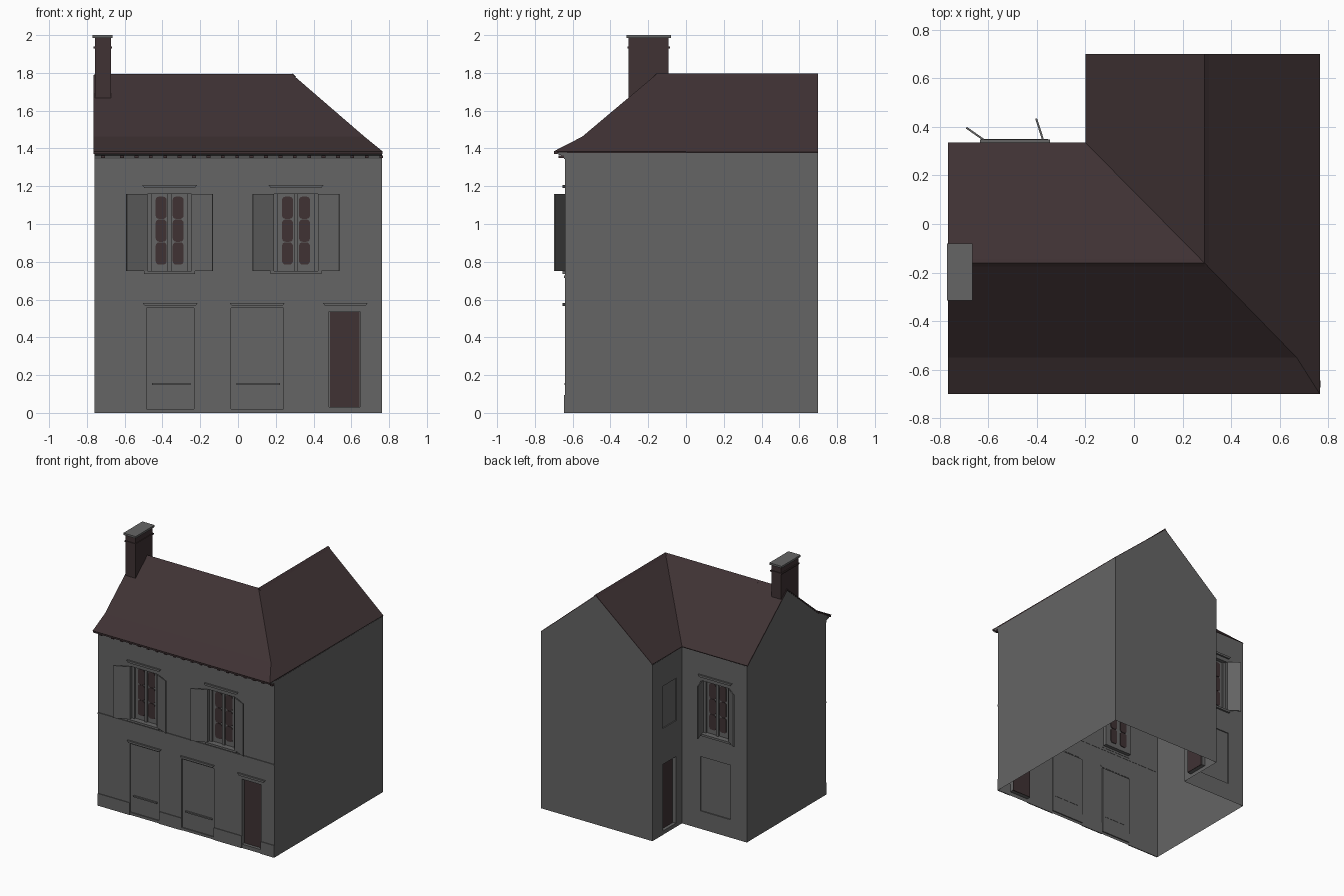
import bpy, bmesh, math
from mathutils import Matrix, Vector

if "Cube" in bpy.data.objects:
    bpy.data.objects.remove(bpy.data.objects["Cube"], do_unlink=True)


def material(name, rgb):
    m = bpy.data.materials.new(name)
    m.use_nodes = True
    m.diffuse_color = (*rgb, 1)
    bsdf = next(n for n in m.node_tree.nodes if n.type == 'BSDF_PRINCIPLED')
    bsdf.inputs["Base Color"].default_value = (*rgb, 1)
    bsdf.inputs["Roughness"].default_value = 0.9
    return m


GREY = material("grey_render", (0.13, 0.13, 0.13))
BROWN = material("dark_brown", (0.05, 0.032, 0.034))


def finish(name, bm, mat):
    mesh = bpy.data.meshes.new(name)
    bm.to_mesh(mesh)
    bm.free()
    mesh.materials.append(mat)
    obj = bpy.data.objects.new(name, mesh)
    bpy.context.collection.objects.link(obj)
    return obj


def add_box(bm, frame, x, y, z):
    size = Matrix.Diagonal((x[1] - x[0], y[1] - y[0], z[1] - z[0], 1))
    mid = Matrix.Translation((sum(x) / 2, sum(y) / 2, sum(z) / 2))
    bmesh.ops.create_cube(bm, size=1, matrix=frame @ mid @ size)


def box(name, frame, x, y, z, mat):
    bm = bmesh.new()
    add_box(bm, frame, x, y, z)
    return finish(name, bm, mat)


def add_prism(bm, points, offset):
    """Extrude a closed outline of 3D points by an offset."""
    face = bm.faces.new([bm.verts.new(p) for p in points])
    ext = bmesh.ops.extrude_face_region(bm, geom=[face], use_keep_orig=True)
    moved = [v for v in ext["geom"] if isinstance(v, bmesh.types.BMVert)]
    bmesh.ops.translate(bm, verts=moved, vec=offset)
    bmesh.ops.recalc_face_normals(bm, faces=bm.faces)


# Facade frames: local x runs along the wall, local -y points outward
FLAT = Matrix.Identity(4)
FRONT = Matrix.Translation((0, -0.64, 0))
BACK = Matrix.Translation((-0.49, 0.335, 0)) @ Matrix.Rotation(math.pi, 4, 'Z')
YARD = Matrix.Translation((-0.2, 0.49, 0)) @ Matrix.Rotation(-math.pi / 2, 4, 'Z')
L, R, BACK_Y = -0.76, 0.763, 0.7
cutters = bmesh.new()


def recess(frame, x, z, depth):
    add_box(cutters, frame, x, (-0.02, depth), z)


def lintel(name, frame, cx, half, z):
    bm = bmesh.new()
    shape = [(-half + 0.012, z), (half - 0.012, z), (half, z + 0.016), (-half, z + 0.016)]
    add_prism(bm, [(cx + u, 0.002, w) for u, w in shape], (0, -0.015, 0))
    bm.transform(frame)
    finish(name, bm, GREY)


def add_pane(bm, x0, x1, z0, z1, y, r=0.018):
    """Thin glass plate with rounded corners."""
    pts = []
    for i, (cx, cz) in enumerate([(x1 - r, z1 - r), (x0 + r, z1 - r), (x0 + r, z0 + r), (x1 - r, z0 + r)]):
        for k in range(4):
            a = math.pi / 2 * (i + k / 3)
            pts.append((cx + r * math.cos(a), y, cz + r * math.sin(a)))
    add_prism(bm, pts, (0, 0.009, 0))


def window(name, frame, cx, swings, leaf):
    here = frame @ Matrix.Translation((cx, 0, 0))
    z0, z1, half, depth = 0.75, 1.16, 0.118, 0.03
    recess(here, (-half, half), (z0, z1), depth)
    # casing and glass
    bm = bmesh.new()
    for u in (-half + 0.012, 0, half - 0.012):
        add_box(bm, here, (u - 0.011, u + 0.011), (depth - 0.012, depth), (z0, z1))
    finish(name + "_casing", bm, GREY)
    bm = bmesh.new()
    for s in (-1, 1):
        x0, x1 = sorted((s * 0.016, s * 0.074))
        for row in range(3):
            z = 0.785 + 0.121 * row
            add_pane(bm, x0, x1, z, z + 0.118, depth - 0.004)
    bm.transform(here)
    finish(name + "_glass", bm, BROWN)
    # sill, lintel and shutters
    box(name + "_sill", here, (-0.135, 0.135), (-0.014, 0.002), (0.734, 0.75), GREY)
    lintel(name + "_lintel", here, 0, 0.145, 1.19)
    for s, swing in zip((-1, 1), swings):
        turn = -math.radians(swing) if s > 0 else math.pi + math.radians(swing)
        hinge = here @ Matrix.Translation((s * half, -0.004, 0)) @ Matrix.Rotation(turn, 4, 'Z')
        box(f"{name}_shutter_{'a' if s < 0 else 'b'}", hinge, (0, leaf), (-0.004, 0.004), (z0, z1), GREY)


def door(name, frame, x, z):
    recess(frame, x, z, 0.03)
    box(name, frame, (x[0] + 0.004, x[1] - 0.004), (0.025, 0.034), (z[0], z[1] - 0.004), BROWN)


# Openings
window("front_window_right", FRONT, -0.362, (25, 25), 0.122)
window("front_window_left", FRONT, 0.307, (25, 25), 0.122)
window("back_window", BACK, 0, (108, 35), 0.1)
door("front_door", FRONT, (0.483, 0.647), (0.03, 0.537))
door("yard_door", YARD, (-0.08, 0.08), (0.03, 0.55))
lintel("front_door_lintel", FRONT, 0.568, 0.118, 0.565)
for i, (x0, x1) in enumerate([(-0.485, -0.232), (-0.038, 0.242)]):
    recess(FRONT, (x0, x1), (0.02, 0.555), 0.008)
    lintel(f"blind_opening_lintel_{i}", FRONT, (x0 + x1) / 2, 0.145, 0.565)
    box(f"blind_opening_sill_{i}", FRONT, (x0 + 0.03, x1 - 0.02), (-0.004, 0.01), (0.148, 0.158), GREY)
recess(BACK, (-0.13, 0.13), (0.14, 0.565), 0.008)
recess(YARD, (-0.085, 0.085), (0.83, 1.16), 0.008)

# Walls: L-shaped prism with recesses cut in, open below
TOP = 1.375
bm = bmesh.new()
plan = [(L, -0.64), (R, -0.64), (R, BACK_Y), (-0.2, BACK_Y), (-0.2, 0.335), (L, 0.335)]
add_prism(bm, [(x, y, 0) for x, y in plan], (0, 0, TOP))
walls = finish("walls", bm, GREY)
cutter = finish("recess_cutter", cutters, GREY)
cutter.hide_render = True
mod = walls.modifiers.new("recesses", 'BOOLEAN')
mod.object, mod.operation, mod.solver = cutter, 'DIFFERENCE', 'EXACT'
bpy.context.view_layer.update()
cut = bpy.data.meshes.new_from_object(walls.evaluated_get(bpy.context.evaluated_depsgraph_get()))
walls.modifiers.clear()
walls.data = cut
bpy.data.objects.remove(cutter, do_unlink=True)
bm = bmesh.new()
bm.from_mesh(cut)
ends = [f for f in bm.faces if abs(f.normal.z) > 0.9 and not 0.01 < f.calc_center_median().z < TOP - 0.01]
bmesh.ops.delete(bm, geom=ends, context='FACES')
bm.to_mesh(cut)
bm.free()

# Gable walls
bm = bmesh.new()
side = [(0.335, TOP), (-0.16, 1.782), (-0.55, 1.455), (-0.67, 1.385), (-0.64, TOP)]
bm.faces.new([bm.verts.new((L, y, z)) for y, z in side])
bm.faces.new([bm.verts.new((x, BACK_Y, z)) for x, z in [(R, TOP), (-0.2, TOP), (0.29, 1.782)]])
finish("gable_walls", bm, GREY)

# Roof: flared front slope, hip at the corner, valley over the yard
pts = {
    "eave_l": (-0.765, -0.7, 1.385), "eave_r": (0.765, -0.7, 1.385),
    "kink_l": (-0.765, -0.55, 1.462), "kink_r": (0.67, -0.55, 1.462),
    "ridge_l": (-0.765, -0.16, 1.79), "hip": (0.29, -0.16, 1.79), "ridge_b": (0.29, 0.7, 1.79),
    "back_r": (0.765, 0.7, 1.38), "wing_l": (-0.2, 0.7, 1.38),
    "valley": (-0.2, 0.335, 1.38), "back_l": (-0.765, 0.335, 1.38),
}
slopes = ["eave_l eave_r kink_r kink_l", "kink_l kink_r hip ridge_l", "eave_r back_r ridge_b hip kink_r",
          "ridge_b wing_l valley hip", "ridge_l hip valley back_l"]
bm = bmesh.new()
verts = {k: bm.verts.new(p) for k, p in pts.items()}
for s in slopes:
    bm.faces.new([verts[k] for k in s.split()])
roof = finish("roof", bm, BROWN)
thick = roof.modifiers.new("thickness", 'SOLIDIFY')
thick.thickness, thick.offset = 0.01, -1

# Ridge tiles
bm = bmesh.new()
add_prism(bm, [(0.272, BACK_Y, 1.778), (0.29, BACK_Y, 1.796), (0.308, BACK_Y, 1.778)], (0, -0.86, 0))
add_prism(bm, [(L, -0.175, 1.78), (L, -0.16, 1.795), (L, -0.145, 1.78)], (1.05, 0, 0))
finish("ridge_tiles", bm, BROWN)

# Cornice with dentils and gutter
bm = bmesh.new()
cornice = [(-0.63, 1.34), (-0.646, 1.345), (-0.652, 1.362), (-0.672, 1.366), (-0.69, 1.376), (-0.63, 1.38)]
add_prism(bm, [(L, y, z) for y, z in cornice], (R - L, 0, 0))
finish("cornice", bm, GREY)
bm = bmesh.new()
for i in range(20):
    x = -0.69 + 0.0762 * i if i else -0.715
    add_box(bm, FRONT, (x - 0.01, x + 0.01), (-0.034, -0.005), (1.35, 1.363))
finish("dentils", bm, BROWN)
box("gutter", FRONT, (-0.765, 0.765), (-0.058, -0.044), (1.371, 1.386), BROWN)

# String course and plinth, broken at the openings
box("string_course", FRONT, (L, R), (-0.006, 0.002), (0.714, 0.727), GREY)
for i, (x0, x1) in enumerate([(L, -0.485), (-0.232, -0.038), (0.242, 0.483), (0.647, R)]):
    box(f"plinth_{i}", FRONT, (x0, x1), (-0.005, 0.002), (0, 0.095), GREY)

# Chimney
box("chimney_shaft", FLAT, (-0.758, -0.672), (-0.305, -0.092), (1.6, 1.988), BROWN)
box("chimney_band", FLAT, (-0.765, -0.667), (-0.31, -0.086), (1.93, 1.94), BROWN)
box("chimney_cap", FLAT, (-0.77, -0.664), (-0.315, -0.08), (1.985, 2.0), GREY)
